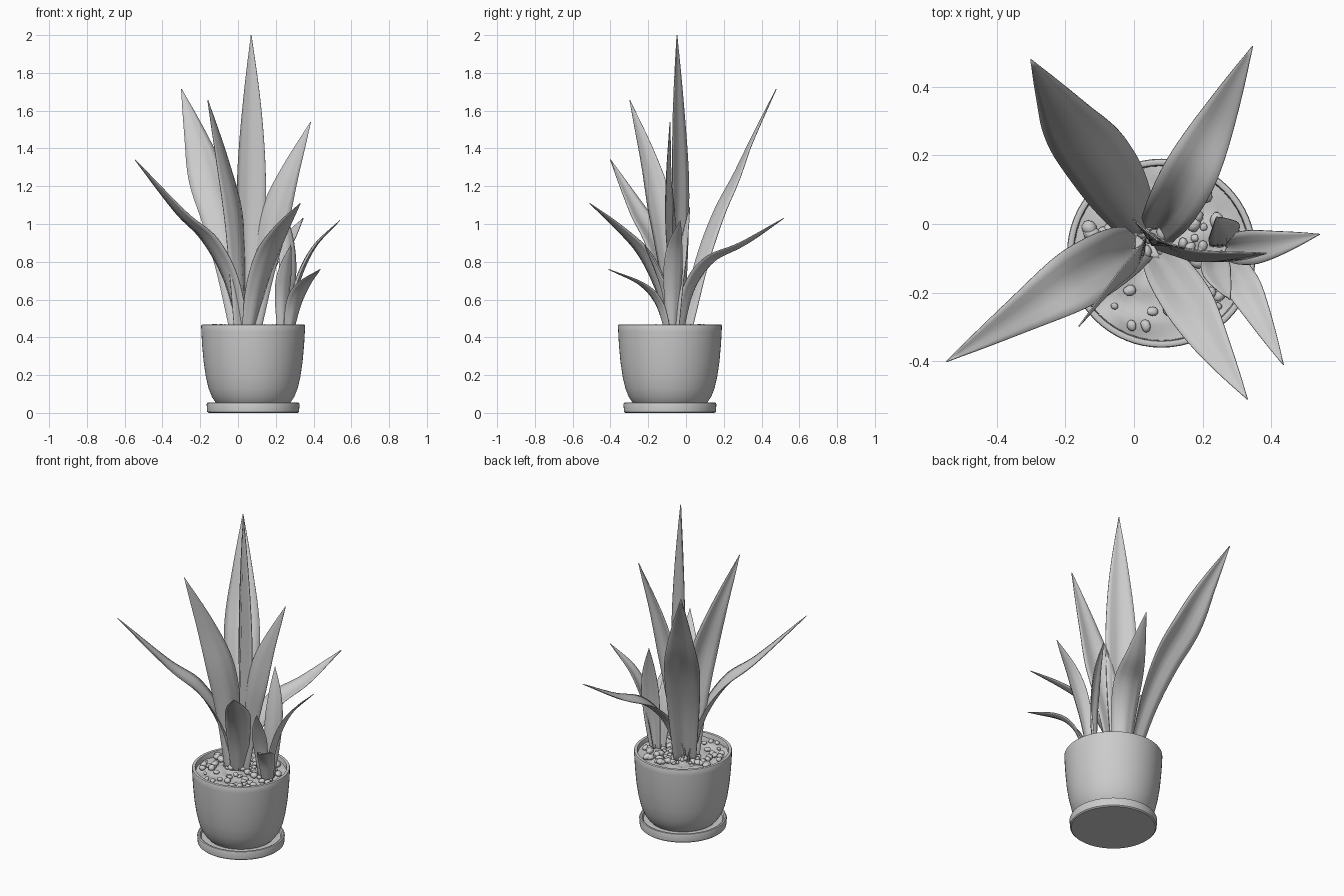
import bpy, bmesh, math, random
from mathutils import Vector, Matrix, noise

if "Cube" in bpy.data.objects:
    bpy.data.objects.remove(bpy.data.objects["Cube"])

random.seed(7)
CX, CY = 0.08, -0.085          # pot axis


def finish(bm, name, angle=35):
    bmesh.ops.recalc_face_normals(bm, faces=bm.faces)
    me = bpy.data.meshes.new(name)
    bm.to_mesh(me)
    bm.free()
    ob = bpy.data.objects.new(name, me)
    bpy.context.collection.objects.link(ob)
    bpy.ops.object.select_all(action='DESELECT')
    bpy.context.view_layer.objects.active = ob
    ob.select_set(True)
    bpy.ops.object.shade_smooth_by_angle(angle=math.radians(angle))
    return ob


def lathe(name, profile, seg=64):
    """Spin an (r, z) profile round the pot axis; r = 0 ends close it."""
    bm = bmesh.new()
    vs = [bm.verts.new((CX + r, CY, z)) for r, z in profile]
    es = [bm.edges.new(p) for p in zip(vs, vs[1:])]
    bmesh.ops.spin(bm, geom=vs + es, cent=(CX, CY, 0), axis=(0, 0, 1),
                   angle=math.tau, steps=seg, use_duplicate=False)
    bmesh.ops.remove_doubles(bm, verts=bm.verts, dist=1e-5)
    return finish(bm, name)


def spline(pts, t):
    """Catmull-Rom curve through all points."""
    pts = [Vector(p) for p in pts]
    pts = [2 * pts[0] - pts[1]] + pts + [2 * pts[-1] - pts[-2]]
    f = t * (len(pts) - 3)
    i = min(int(f), len(pts) - 4)
    u = f - i
    a, b, c, d = pts[i:i + 4]
    return 0.5 * (2 * b + (c - a) * u + (2 * a - 5 * b + 4 * c - d) * u * u
                  + (3 * b - a - 3 * c + d) * u ** 3)


def leaf(name, pts, width, side=None, end_side=None, rows=28):
    """Pointed blade, folded along its midrib, following a path."""
    bm = bmesh.new()
    if side is None:
        az = Vector(pts[-1]) - Vector(pts[0])
        side = (-az.y, az.x)
    side = Vector((*side, 0)).normalized()
    end_side = Vector((*end_side, 0)).normalized() if end_side else side
    grid = []
    for r in range(rows + 1):
        t = r / rows
        p = spline(pts, t)
        tan = (spline(pts, min(t + .01, 1)) - spline(pts, max(t - .01, 0))).normalized()
        s = side.lerp(end_side, min(1, t * 1.4))
        s = (s - tan * s.dot(tan)).normalized()
        n = tan.cross(s)
        if t < 0.5:
            w = 0.55 + 0.45 * math.sin(t * math.pi)
        else:
            w = 1 - ((t - 0.5) / 0.5) ** 1.6
        w = max(w, 0.015) * width / 2
        fold = 0.22 + 0.4 * (1 - t) ** 2
        row = []
        for k in (-1, -.66, -.33, 0, .33, .66, 1):
            row.append(bm.verts.new(p + s * w * k + n * w * fold * (abs(k) - 0.5)))
        grid.append(row)
    for a, b in zip(grid, grid[1:]):
        for j in range(6):
            bm.faces.new((a[j], a[j + 1], b[j + 1], b[j]))
    ob = finish(bm, name, 60)
    m = ob.modifiers.new("thickness", 'SOLIDIFY')
    m.thickness = 0.004
    m.offset = 0


# saucer and pot
lathe("saucer", [(0, 0), (.236, 0), (.243, .006), (.246, .045), (.243, .053),
                 (.236, .055), (.228, .052), (.222, .04), (0, .04)])
lathe("pot", [(0, .042), (.185, .042), (.2, .058), (.218, .085), (.236, .13),
              (.25, .19), (.262, .27), (.27, .36), (.274, .43), (.275, .462),
              (.273, .466), (.269, .468), (.262, .468), (.257, .466), (.255, .462),
              (.253, .40), (0, .40)])

# lumpy soil
bm = bmesh.new()
rings, seg = 12, 48
prev = [bm.verts.new((CX, CY, .44))] * seg
for i in range(1, rings + 1):
    r = .254 * i / rings
    ring = []
    for j in range(seg):
        a = math.tau * j / seg
        x, y = CX + r * math.cos(a), CY + r * math.sin(a)
        ring.append(bm.verts.new((x, y, .438 + .016 * noise.noise(Vector((x, y, 0)) * 16))))
    for j in range(seg):
        k = (j + 1) % seg
        if i == 1:
            bm.faces.new((prev[0], ring[j], ring[k]))
        else:
            bm.faces.new((prev[j], ring[j], ring[k], prev[k]))
    prev = ring
finish(bm, "soil", 60)

# scattered pebbles, slightly irregular
bm = bmesh.new()
for i in range(95):
    a, r = random.uniform(0, math.tau), .23 * math.sqrt(random.random())
    size = random.uniform(.010, .021)
    mat = (Matrix.Translation((CX + r * math.cos(a), CY + r * math.sin(a), .446 + size * .3))
           @ Matrix.Rotation(random.uniform(0, 6), 4, 'Z')
           @ Matrix.Diagonal((size * random.uniform(.9, 1.4), size, size * .85, 1)))
    bmesh.ops.create_icosphere(bm, subdivisions=2, radius=1, matrix=mat)
for v in bm.verts:
    v.co += noise.noise_vector(v.co * 45) * .004
finish(bm, "pebbles", 60)

# leaves of the main plant
leaf("leaf_tall", [(.06, -.05, .42), (.062, -.045, .8), (.065, -.04, 1.2),
                   (.07, -.045, 1.6), (.07, -.048, 2.0)], .175, (.87, -.5))
leaf("leaf_back_left", [(.02, -.02, .42), (-.03, .06, .77), (-.09, .155, 1.04),
                        (-.165, .265, 1.26), (-.225, .36, 1.47), (-.30, .478, 1.715)],
     .215, (.86, .51), (1, .02))
leaf("leaf_back_right", [(.06, -.03, .42), (.1, .03, .66), (.16, .14, .81),
                         (.245, .31, .895), (.345, .517, 1.03)], .16)
leaf("leaf_front_right", [(.06, -.08, .42), (.1, -.14, .65), (.16, -.23, .84),
                          (.235, -.36, .98), (.33, -.51, 1.11)], .145)
leaf("leaf_left", [(.02, -.06, .42), (-.05, -.09, .7), (-.16, -.155, .91),
                   (-.31, -.25, 1.06), (-.545, -.4, 1.34)], .18)
leaf("leaf_front_left", [(.02, -.07, .42), (.01, -.09, .75), (-.015, -.135, 1.05),
                         (-.075, -.195, 1.32), (-.16, -.297, 1.655)], .165, (.58, .81))
leaf("leaf_right", [(.07, -.06, .42), (.12, -.075, .75), (.18, -.095, 1.0),
                    (.26, -.098, 1.24), (.385, -.085, 1.54)], .17, (.85, -.5), (.98, -.2))

# leaves of the small offshoot
leaf("small_leaf_right", [(.26, -.07, .42), (.31, -.07, .67), (.40, -.06, .87),
                          (.54, -.03, 1.02)], .1)
leaf("small_leaf_front", [(.27, -.1, .42), (.30, -.15, .58), (.35, -.24, .68),
                          (.435, -.41, .76)], .1)
leaf("small_leaf_back", [(.25, -.06, .42), (.265, -.045, .67), (.262, -.015, .9),
                         (.24, .02, 1.09)], .1, (.83, .4))
leaf("small_leaf_inner", [(.235, -.09, .42), (.235, -.115, .62), (.25, -.16, .76),
                          (.28, -.22, .89)], .085)
